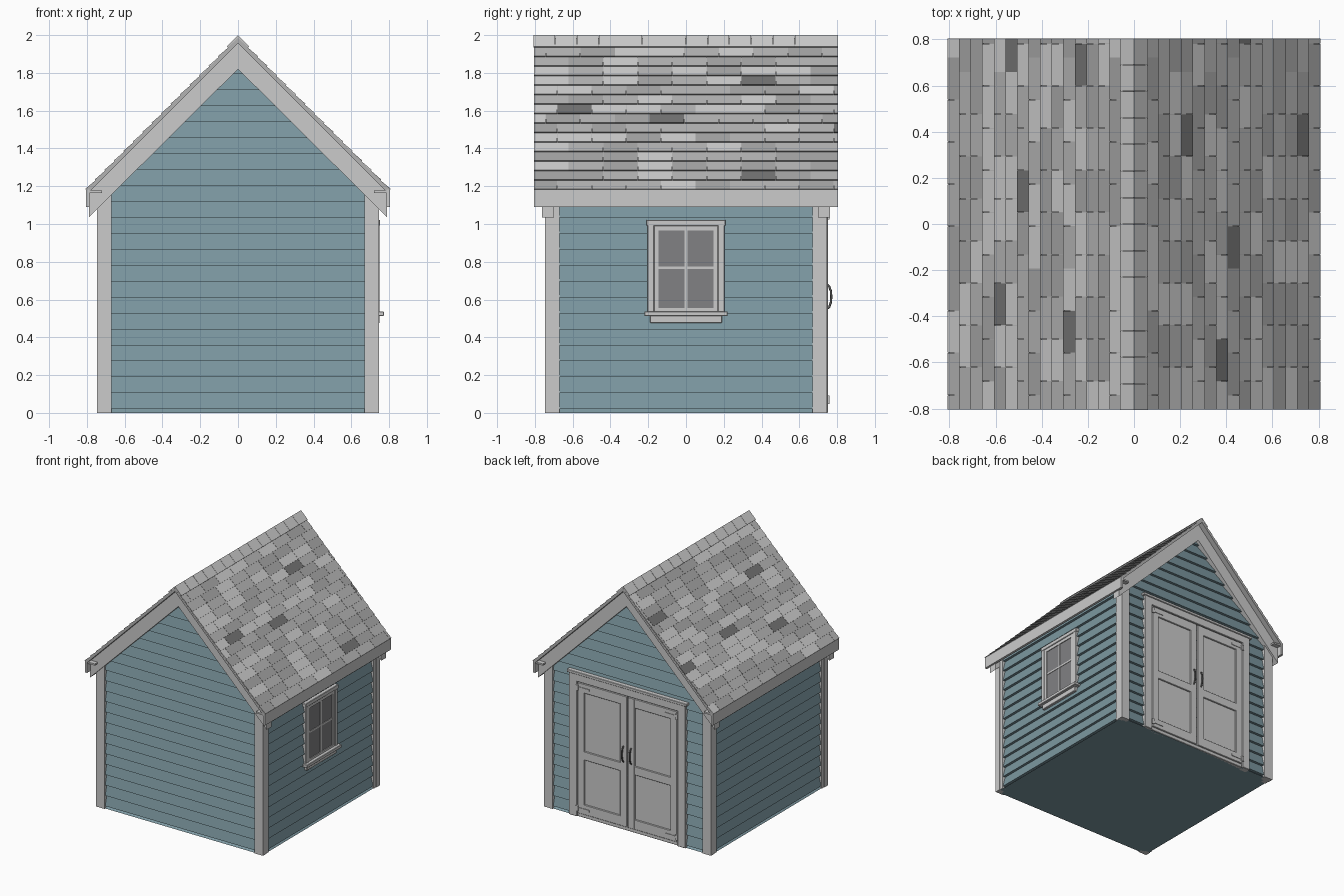
import bpy, bmesh, random
from math import sqrt, pi
from mathutils import Matrix

if "Cube" in bpy.data.objects:
    bpy.data.objects.remove(bpy.data.objects["Cube"])

random.seed(4)
R2 = sqrt(2)


def material(name, rgb):
    m = bpy.data.materials.new(name)
    m.diffuse_color = (*rgb, 1)
    m.use_nodes = True
    m.node_tree.nodes["Principled BSDF"].inputs["Base Color"].default_value = m.diffuse_color
    return m


teal = material("teal_paint", (0.20, 0.31, 0.35))
glass = material("window_glass", (0.22, 0.22, 0.23))
iron = material("iron", (0.12, 0.12, 0.12))


def finish(name, bm, mat=None):
    bmesh.ops.recalc_face_normals(bm, faces=bm.faces)
    me = bpy.data.meshes.new(name)
    bm.to_mesh(me)
    bm.free()
    ob = bpy.data.objects.new(name, me)
    bpy.context.collection.objects.link(ob)
    if mat:
        me.materials.append(mat)
    return ob


def loft(bm, a, b):
    """Closed solid between two matching outlines."""
    va, vb = [bm.verts.new(p) for p in a], [bm.verts.new(p) for p in b]
    bm.faces.new(va)
    bm.faces.new(vb[::-1])
    for i in range(len(a)):
        j = (i + 1) % len(a)
        bm.faces.new((va[i], va[j], vb[j], vb[i]))


def box(bm, x0, x1, y0, y1, z0, z1):
    ring = [(x0, y0), (x1, y0), (x1, y1), (x0, y1)]
    loft(bm, [(x, y, z0) for x, y in ring], [(x, y, z1) for x, y in ring])


def boxes(name, items, mat=None, bevel=0):
    bm = bmesh.new()
    for it in items:
        box(bm, *it)
    ob = finish(name, bm, mat)
    if bevel:
        m = ob.modifiers.new("bevel", "BEVEL")
        m.width, m.segments = bevel, 1
    return ob


# Solid house core
bm = bmesh.new()
prof = [(-0.71, 0), (0.71, 0), (0.71, 1.25), (0, 1.96), (-0.71, 1.25)]
loft(bm, [(x, -0.71, z) for x, z in prof], [(x, 0.71, z) for x, z in prof])
finish("body_core", bm, teal)

# Lapped siding boards, bottom edge leaning out
PITCH = 0.0845


def siding(name, angle, top, gable):
    bm = bmesh.new()
    z = 0.02 - PITCH
    while z < top - 0.01:
        z0, z1 = max(z, 0), min(z + PITCH, top)
        w0, w1 = [min(0.70, 1.96 - q) if gable else 0.70 for q in (z0, z1)]
        loft(bm, [(-w0, -0.70, z0), (-w0, -0.738, z0), (-w1, -0.717, z1), (-w1, -0.70, z1)],
             [(w0, -0.70, z0), (w0, -0.738, z0), (w1, -0.717, z1), (w1, -0.70, z1)])
        z += PITCH
    bm.transform(Matrix.Rotation(angle, 4, 'Z'))
    finish(name, bm, teal)


siding("front_siding", 0, 1.93, True)
siding("back_siding", pi, 1.93, True)
siding("right_siding", pi / 2, 1.20, False)
siding("left_siding", -pi / 2, 1.20, False)

# Corner trim: two boards per corner
corners = []
for sx in (-1, 1):
    for sy in (-1, 1):
        X, Y = sorted, sorted
        corners.append((*sorted((sx * 0.67, sx * 0.747)), *sorted((sy * 0.70, sy * 0.747)), 0, 1.19))
        corners.append((*sorted((sx * 0.70, sx * 0.743)), *sorted((sy * 0.67, sy * 0.735)), 0, 1.19))
boxes("corner_trim", corners)

# Gable barge boards
for label, y0, y1 in (("front", -0.762, -0.70), ("back", 0.70, 0.762)):
    bm = bmesh.new()
    for s in (-1, 1):
        p = [(0, 1.975), (s * 0.79, 1.185), (s * 0.79, 1.035), (0, 1.82)]
        loft(bm, [(x, y0, z) for x, z in p], [(x, y1, z) for x, z in p])
    finish(label + "_barge_boards", bm)

# Eave fascia and soffit
boxes("eave_fascia", [(*sorted((s * 0.785, s * 0.805)), -0.805, 0.805, 1.09, 1.182) for s in (-1, 1)])
boxes("eave_soffit", [(*sorted((s * 0.72, s * 0.79)), -0.80, 0.80, 1.165, 1.178) for s in (-1, 1)])


# Roof coordinates: s down the slope, n out of the slope
def slope(side, s, y, n):
    return (side * max(0, s + n) / R2, y, 2 - (s - n) / R2)


def slope_slab(bm, side, y0, y1, prof):
    loft(bm, [slope(side, s, y0, n) for s, n in prof], [slope(side, s, y1, n) for s, n in prof])


L = 1.148
bm = bmesh.new()
for side in (-1, 1):
    slope_slab(bm, side, -0.805, 0.805, [(0.012, -0.012), (L - 0.003, -0.012), (L - 0.003, -0.03), (0.03, -0.03)])
finish("roof_deck", bm, material("roof_deck_grey", (0.45, 0.45, 0.45)))

# Staggered shingles in four shades
shades = [bmesh.new() for _ in range(4)]
ROWS = 16
for side in (-1, 1):
    for r in range(ROWS):
        s0, s1 = 0.012 + (L - 0.012) * r / ROWS, 0.012 + (L - 0.012) * (r + 1) / ROWS
        y = -0.805 - random.choice((0, 0.06, 0.12))
        while y < 0.80:
            a, b = max(y, -0.805), min(y + 0.183, 0.805)
            k = random.choices(range(4), (30, 40, 27, 3))[0]
            if b - a > 0.01:
                slope_slab(shades[k], side, a + 0.001, b - 0.001,
                           [(s0, -0.010), (s1, -0.004), (s1, -0.014), (s0, -0.014)])
            y += 0.183
for bm, (nm, v) in zip(shades, (("light", 0.58), ("medium", 0.45), ("grey", 0.37), ("dark", 0.17))):
    finish("shingles_" + nm, bm, material("shingle_" + nm, (v, v, v)))

# Ridge caps
bm = bmesh.new()
N = 14
for i in range(N):
    y0, y1 = -0.807 + 1.614 * i / N, -0.807 + 1.614 * (i + 1) / N - 0.002
    p = [(-0.06, 1.94), (0, 2.0), (0.06, 1.94), (0.055, 1.935), (0, 1.985), (-0.055, 1.935)]
    loft(bm, [(x, y0, z) for x, z in p], [(x, y1, z) for x, z in p])
finish("ridge_caps", bm, material("ridge_grey", (0.55, 0.55, 0.55)))

# Window on the right wall
boxes("window_glass", [(0.70, 0.740, -0.15, 0.15, 0.54, 0.97)], glass)
boxes("window_casing", [
    (0.70, 0.750, -0.205, -0.168, 0.53, 0.995), (0.70, 0.750, 0.168, 0.205, 0.53, 0.995),
    (0.70, 0.752, -0.21, 0.21, 0.99, 1.022),
    (0.70, 0.750, -0.19, 0.19, 0.475, 0.515)], bevel=0.003)
boxes("window_sash", [
    (0.70, 0.746, -0.17, -0.145, 0.535, 0.99), (0.70, 0.746, 0.145, 0.17, 0.535, 0.99),
    (0.70, 0.746, -0.15, 0.15, 0.965, 0.99), (0.70, 0.746, -0.15, 0.15, 0.535, 0.555),
    (0.70, 0.745, -0.008, 0.008, 0.55, 0.97), (0.70, 0.744, -0.15, 0.15, 0.762, 0.776)])
boxes("window_sill", [(0.70, 0.772, -0.22, 0.22, 0.512, 0.538)], bevel=0.003)

# Double door frame on the back wall
boxes("door_frame", [
    (0.45, 0.52, 0.70, 0.752, 0, 1.10), (-0.52, -0.45, 0.70, 0.752, 0, 1.10),
    (-0.52, 0.52, 0.70, 0.752, 1.09, 1.155), (-0.535, 0.535, 0.70, 0.76, 1.15, 1.172),
    (-0.45, 0.45, 0.70, 0.742, 0, 0.03)], bevel=0.003)

# Door leaves, hinges and handles
for s, label in ((-1, "left"), (1, "right")):
    def bx(x0, x1, *rest):
        return (*sorted((s * x0, s * x1)), *rest)
    boxes(label + "_door_panel", [bx(0.01, 0.445, 0.70, 0.739, 0.03, 1.085)])
    boxes(label + "_door_rails", [
        bx(0.005, 0.065, 0.70, 0.75, 0.03, 1.085), bx(0.385, 0.445, 0.70, 0.75, 0.03, 1.085),
        bx(0.06, 0.39, 0.70, 0.749, 1.01, 1.085), bx(0.06, 0.39, 0.70, 0.749, 0.47, 0.54),
        bx(0.06, 0.39, 0.70, 0.749, 0.03, 0.11)], bevel=0.003)
    boxes(label + "_door_hinges", [b for z in (0.07, 1.045) for b in (
        bx(0.34, 0.445, 0.74, 0.754, z - 0.008, z + 0.008),
        bx(0.435, 0.455, 0.74, 0.760, z - 0.022, z + 0.022))])
    cu = bpy.data.curves.new(label + "_door_handle", "CURVE")
    cu.dimensions, cu.bevel_depth, cu.bevel_resolution, cu.use_fill_caps = "3D", 0.006, 2, True
    sp = cu.splines.new("POLY")
    pts = [(0.745, 0.55), (0.758, 0.56), (0.767, 0.585), (0.769, 0.615), (0.767, 0.645), (0.758, 0.67), (0.745, 0.68)]
    sp.points.add(len(pts) - 1)
    for q, (y, z) in zip(sp.points, pts):
        q.co = (s * 0.035, y, z, 1)
    cu.materials.append(iron)
    bpy.context.collection.objects.link(bpy.data.objects.new(label + "_door_handle", cu))
